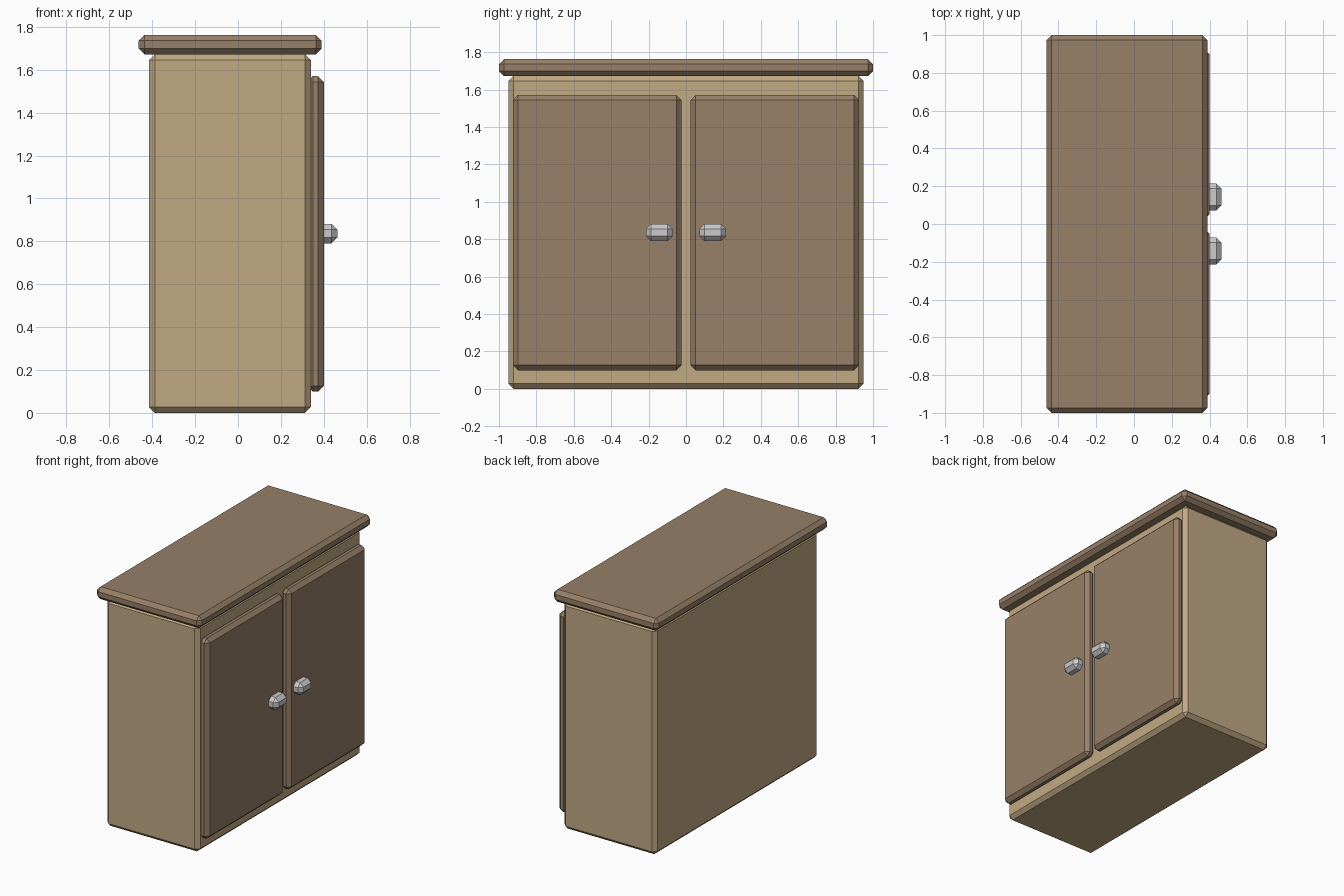
import bpy

if "Cube" in bpy.data.objects:
    bpy.data.objects.remove(bpy.data.objects["Cube"])


def material(name, rgb):
    mat = bpy.data.materials.new(name)
    mat.diffuse_color = (*rgb, 1)
    mat.use_nodes = True
    mat.node_tree.nodes["Principled BSDF"].inputs["Base Color"].default_value = mat.diffuse_color
    return mat


def chamfered_box(name, low, high, mat=None, width=0.027):
    """Box between two corners with a flat one-segment bevel on every edge."""
    centre = [(a + b) / 2 for a, b in zip(low, high)]
    bpy.ops.mesh.primitive_cube_add(size=1, location=centre)
    obj = bpy.context.object
    obj.name = name
    obj.scale = [b - a for a, b in zip(low, high)]
    bpy.ops.object.transform_apply(location=False, rotation=False, scale=True)
    bevel = obj.modifiers.new("chamfer", 'BEVEL')
    bevel.width = width
    bevel.segments = 1
    bevel.limit_method = 'NONE'
    if mat:
        obj.data.materials.append(mat)
    return obj


pale_wood = material("pale_wood", (0.53, 0.40, 0.23))
dark_wood = material("dark_wood", (0.31, 0.215, 0.14))

# Cabinet carcass and overhanging top
chamfered_box("cabinet_body", (-0.415, -0.95, 0), (0.34, 0.95, 1.672), pale_wood)
chamfered_box("cabinet_top", (-0.463, -1, 1.672), (0.39, 1, 1.763), dark_wood)

# Pair of doors on the +x side, each with a knob near the middle
for side, label in ((-1, "left"), (1, "right")):
    y0, y1 = sorted((side * 0.025, side * 0.925))
    chamfered_box(label + "_door", (0.322, y0, 0.099), (0.40, y1, 1.571), dark_wood)
    y0, y1 = sorted((side * 0.072, side * 0.215))
    chamfered_box(label + "_knob", (0.368, y0, 0.79), (0.463, y1, 0.882))
